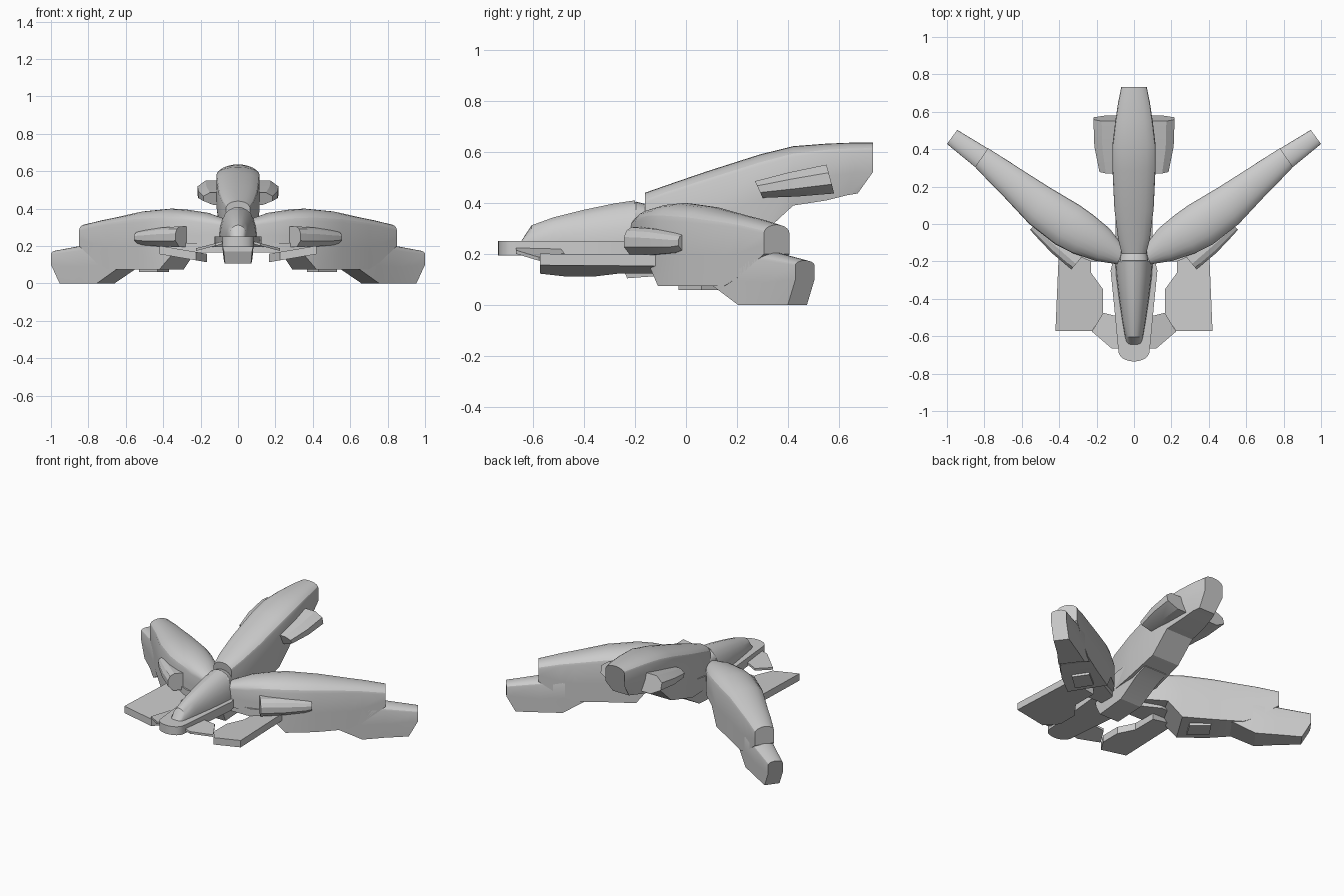
import bpy, bmesh
from math import sin, cos, pi, radians
from mathutils import Vector

if "Cube" in bpy.data.objects:
    bpy.data.objects.remove(bpy.data.objects["Cube"])


def finish(name, bm, mirror):
    bmesh.ops.recalc_face_normals(bm, faces=bm.faces)
    me = bpy.data.meshes.new(name)
    bm.to_mesh(me)
    bm.free()
    ob = bpy.data.objects.new(name, me)
    bpy.context.collection.objects.link(ob)
    if mirror:
        m = ob.modifiers.new("mirror", 'MIRROR')
        m.use_mirror_merge = False
    bpy.ops.object.select_all(action='DESELECT')
    ob.select_set(True)
    bpy.context.view_layer.objects.active = ob
    bpy.ops.object.shade_smooth_by_angle(angle=radians(24))
    return ob


def loft(name, rings, mirror=False):
    bm = bmesh.new()
    rows = [[bm.verts.new(p) for p in r] for r in rings]
    n = len(rows[0])
    for a, b in zip(rows, rows[1:]):
        for i in range(n):
            j = (i + 1) % n
            bm.faces.new((a[i], a[j], b[j], b[i]))
    bm.faces.new(rows[0])
    bm.faces.new(rows[-1])
    return finish(name, bm, mirror)


def arch(F, B, zc, zt, zb, pull=(0, 0), taper=1.0, zm=None, n=10):
    """Cross-section: flat bottom, upright walls, domed top."""
    F, B, pull = Vector(F), Vector(B), Vector(pull)
    mid, half = (F + B) / 2, (F - B) / 2
    zm = (zc + zb) / 2 if zm is None else zm
    pts = [(*(mid + half * taper + pull), zb), (*F, zm)]
    for i in range(n + 1):
        a = pi * i / n
        pts.append((*(mid + half * cos(a)), zc + (zt - zc) * sin(a)))
    pts += [(*B, zm), (*(mid - half * taper + pull), zb)]
    return pts


def hull(y, w, zc, zt, zb, pull=0, taper=1.0):
    return arch((w, y), (-w, y), zc, zt, zb, (0, pull), taper)


def plate(name, pts, zfun, thick, mirror=True):
    lo = [(x, y, zfun(x, y)) for x, y in pts]
    hi = [(x, y, z + thick) for x, y, z in lo]
    return loft(name, [lo, hi], mirror)


# main wings, swept back with a stepped underside
loft("wing", [
    arch((.09, -.215), (.05, -.13), .31, .345, .20),
    arch((.20, -.198), (.13, -.025), .325, .378, .19),
    arch((.33, -.155), (.22, .05), .33, .395, .18),
    arch((.42, -.11), (.29, .10), .33, .40, .075),
    arch((.56, .0), (.45, .195), .325, .385, .075),
    arch((.70, .15), (.60, .29), .31, .352, .075),
    arch((.755, .205), (.67, .335), .302, .34, .11),
    arch((.85, .305), (.78, .405), .28, .315, .20)], True)

# lower wing tips standing on the ground
loft("wing_tip", [
    arch((.65, .105), (.55, .245), .19, .22, .075),
    arch((.755, .205), (.66, .33), .19, .225, .0),
    arch((.85, .305), (.775, .40), .175, .205, .0),
    arch((1.0, .428), (.945, .503), .155, .175, .0, (-.046, -.03), 1, .1)], True)

# panel under each wing
plate("wing_belly_panel", [(.43, -.03), (.53, .06), (.47, .15), (.37, .07)],
      lambda x, y: .06, .05)

# pods on the leading edges of the wings
def pod(F, B, z0, z1):
    F, B = Vector(F), Vector(B)
    h = z1 - z0
    return [(*F.lerp(B, t), z0 + h * k) for t, k in
            [(.3, 0), (0, .3), (0, .65), (.12, .88), (.35, 1), (1, 1), (1, 0)]]

loft("wing_pod", [
    pod((.335, -.243), (.265, -.16), .195, .305),
    pod((.44, -.155), (.36, -.07), .197, .298),
    pod((.53, -.06), (.47, .0), .205, .282),
    pod((.556, -.03), (.51, .015), .215, .275)], True)

# raised tail body
loft("tail_body", [
    hull(-.16, .065, .40, .44, .20, .03),
    hull(-.08, .085, .43, .468, .20),
    hull(.08, .105, .48, .523, .21),
    hull(.29, .115, .545, .59, .27, 0, .85),
    hull(.42, .116, .58, .622, .39, 0, .85),
    hull(.55, .10, .597, .632, .41, 0, .85),
    hull(.65, .085, .603, .636, .43, -.02, .85),
    hull(.732, .068, .605, .636, .437, -.06, .85)])

# tail engines
def engine(y, x0, x1, z0, z1):
    w, h = x1 - x0, z1 - z0
    return [(x0 + w * u, y + (.5 - v) * .03, z0 + h * v) for u, v in
            [(0, 0), (.55, 0), (1, .32), (1, .72), (.7, 1), (0, 1)]]

loft("tail_engine", [
    engine(.285, .07, .185, .42, .485),
    engine(.42, .07, .212, .425, .52),
    engine(.565, .07, .217, .437, .55)], True)

# keel below the middle of the craft
def keel(y, w0, w1, z0, z1):
    return [(-w0, y, z0), (w0, y, z0), (w1, y, z1), (-w1, y, z1)]

loft("keel", [
    keel(-.26, .075, .09, .17, .23), keel(-.23, .07, .09, .105, .25),
    keel(-.03, .075, .10, .12, .30), keel(.12, .08, .10, .21, .32),
    keel(.20, .08, .10, .24, .32)])

# collar joining nose, wings and tail
loft("collar", [
    hull(-.21, .085, .32, .395, .2), hull(-.195, .075, .35, .405, .2),
    hull(-.155, .07, .34, .395, .2), hull(-.12, .07, .33, .38, .2)])

# nose canopy
loft("nose_canopy", [
    hull(-.645, .038, .235, .25, .21),
    hull(-.605, .048, .245, .312, .21),
    hull(-.52, .062, .25, .343, .21),
    hull(-.40, .08, .25, .373, .21),
    hull(-.28, .095, .255, .398, .21),
    hull(-.20, .10, .26, .41, .21)])

# deck under the canopy with a rounded front
front = [(.085 * cos(a), -.665 - .07 * abs(sin(a)) ** .8) for a in
         [pi * i / 12 for i in range(13)]]
plate("nose_deck", [(-.10, -.15), (-.125, -.25), (-.105, -.45)] + front[::-1]
      + [(.105, -.45), (.125, -.25), (.10, -.15)],
      lambda x, y: .195, .055, False)

# small fins beside the nose
plate("nose_fin", [(.06, -.665), (.12, -.665), (.225, -.575), (.165, -.475),
                   (.06, -.50)], lambda x, y: .232 - .26 * x, .014)

# broad forward plates, rising outward
plate("front_plate", [(.40, -.10), (.42, -.572), (.225, -.572), (.165, -.48),
                      (.165, -.35), (.23, -.26), (.23, -.10)],
      lambda x, y: .113 + .17 * (x - .165), .045)
plate("front_plate_mount", [(.40, -.13), (.40, -.02), (.23, -.02), (.08, -.10),
                            (.08, -.2), (.23, -.2)],
      lambda x, y: .165, .05)
